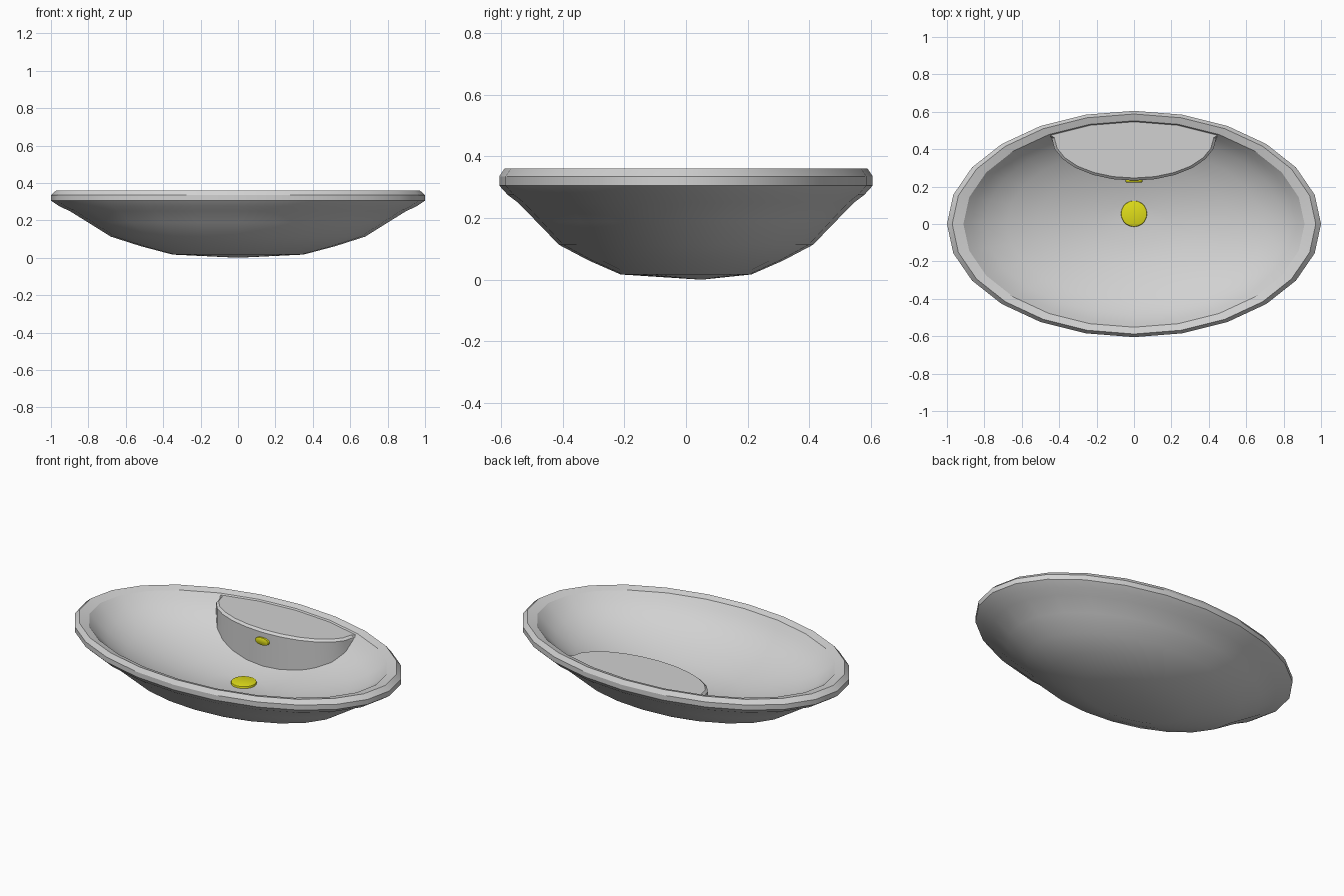
import bpy, bmesh, math

cube = bpy.data.objects.get("Cube")
if cube:
    bpy.data.objects.remove(cube, do_unlink=True)

SIDES = 24
Y_SCALE = 0.605


def material(name, rgb):
    m = bpy.data.materials.new(name)
    m.diffuse_color = (*rgb, 1)
    m.use_nodes = True
    b = m.node_tree.nodes["Principled BSDF"]
    b.inputs["Base Color"].default_value = (*rgb, 1)
    b.inputs["Roughness"].default_value = 0.5
    return m


def finish(name, bm, mat, angle=30):
    bmesh.ops.recalc_face_normals(bm, faces=bm.faces)
    me = bpy.data.meshes.new(name)
    bm.to_mesh(me)
    bm.free()
    ob = bpy.data.objects.new(name, me)
    bpy.context.collection.objects.link(ob)
    me.materials.append(mat)
    bpy.ops.object.select_all(action='DESELECT')
    ob.select_set(True)
    bpy.context.view_layer.objects.active = ob
    bpy.ops.object.shade_smooth_by_angle(angle=math.radians(angle))
    return ob


def on_ellipse(ratio, degrees):
    a = math.radians(degrees)
    return ratio * math.cos(a), ratio * Y_SCALE * math.sin(a)


ceramic = material("grey ceramic", (0.64, 0.64, 0.64))
brass = material("yellow metal", (0.75, 0.73, 0.01))

# Basin: closed oval shell, from the underside over the rim to the inner floor
inner = [(0.912, 0.348), (0.87, 0.31), (0.80, 0.26), (0.68, 0.205),
         (0.52, 0.157), (0.35, 0.12), (0.18, 0.097)]
outer = [(0.35, 0.017), (0.52, 0.062), (0.68, 0.113), (0.80, 0.188),
         (0.90, 0.25), (0.955, 0.275), (1.0, 0.305), (1.0, 0.335), (0.972, 0.36)]
bm = bmesh.new()
rings = []
for r, z in outer + inner:
    rings.append([bm.verts.new((*on_ellipse(r, 360 * i / SIDES), z)) for i in range(SIDES)])
for a, b in zip(rings, rings[1:]):
    for i in range(SIDES):
        j = (i + 1) % SIDES
        bm.faces.new((a[i], a[j], b[j], b[i]))
for ring, apex in ((rings[0], (0, 0.05, 0.0)), (rings[-1], (0, 0.05, 0.09))):
    v = bm.verts.new(apex)
    for i in range(SIDES):
        bm.faces.new((ring[i], ring[(i + 1) % SIDES], v))
finish("basin", bm, ceramic)


def floor_height(x, y):
    """Height of the inner bowl surface, for seating the shelf."""
    r = math.hypot(x, y / Y_SCALE)
    for (r1, z1), (r0, z0) in zip(inner, inner[1:]):
        if r0 <= r <= r1:
            return z0 + (z1 - z0) * (r - r0) / (r1 - r0)
    return inner[0][1] if r > inner[0][0] else 0.09


# Shelf at the back: crescent top with a bevelled edge and a curved front wall
def front_arc(inset):
    pts = [on_ellipse(0.93, 120)]
    for i in range(13):
        t = math.pi * i / 12
        pts.append((-(0.44 - inset) * math.cos(t), 0.461 - (0.229 - inset) * math.sin(t)))
    return pts + [on_ellipse(0.93, 60)]


bm = bmesh.new()
edge = front_arc(0.0)
levels = [
    [bm.verts.new((x, y, 0.34)) for x, y in front_arc(0.014)],
    [bm.verts.new((x, y, 0.328)) for x, y in edge],
    [bm.verts.new((x, y, min(0.32, floor_height(x, y) - 0.015))) for x, y in edge],
]
for a, b in zip(levels, levels[1:]):
    for i in range(len(a) - 1):
        bm.faces.new((a[i], a[i + 1], b[i + 1], b[i]))
back = [bm.verts.new((*on_ellipse(0.93, d), 0.34)) for d in (75, 90, 105)]
top = bm.faces.new(levels[0] + back)
bmesh.ops.recalc_face_normals(bm, faces=bm.faces)
flip = top.normal.z < 0
shelf = finish("back_shelf", bm, ceramic)
if flip:
    shelf.data.flip_normals()


# Metal fittings: bevelled discs
def disc(name, radius, depth, bevel):
    bm = bmesh.new()
    bmesh.ops.create_cone(bm, cap_ends=True, segments=20, radius1=radius,
                          radius2=radius, depth=depth)
    rim = [e for e in bm.edges if all(v.co.z > 0 for v in e.verts)]
    bmesh.ops.bevel(bm, geom=rim, offset=bevel, segments=2, affect='EDGES', profile=0.5)
    return finish(name, bm, brass)


drain = disc("drain_cap", 0.07, 0.03, 0.006)
drain.location = (0, 0.055, 0.09)

overflow = disc("overflow_cover", 0.045, 0.03, 0.005)
overflow.scale = (1, 0.5, 1)
overflow.rotation_euler = (math.pi / 2, 0, 0)
overflow.location = (0, 0.237, 0.277)
